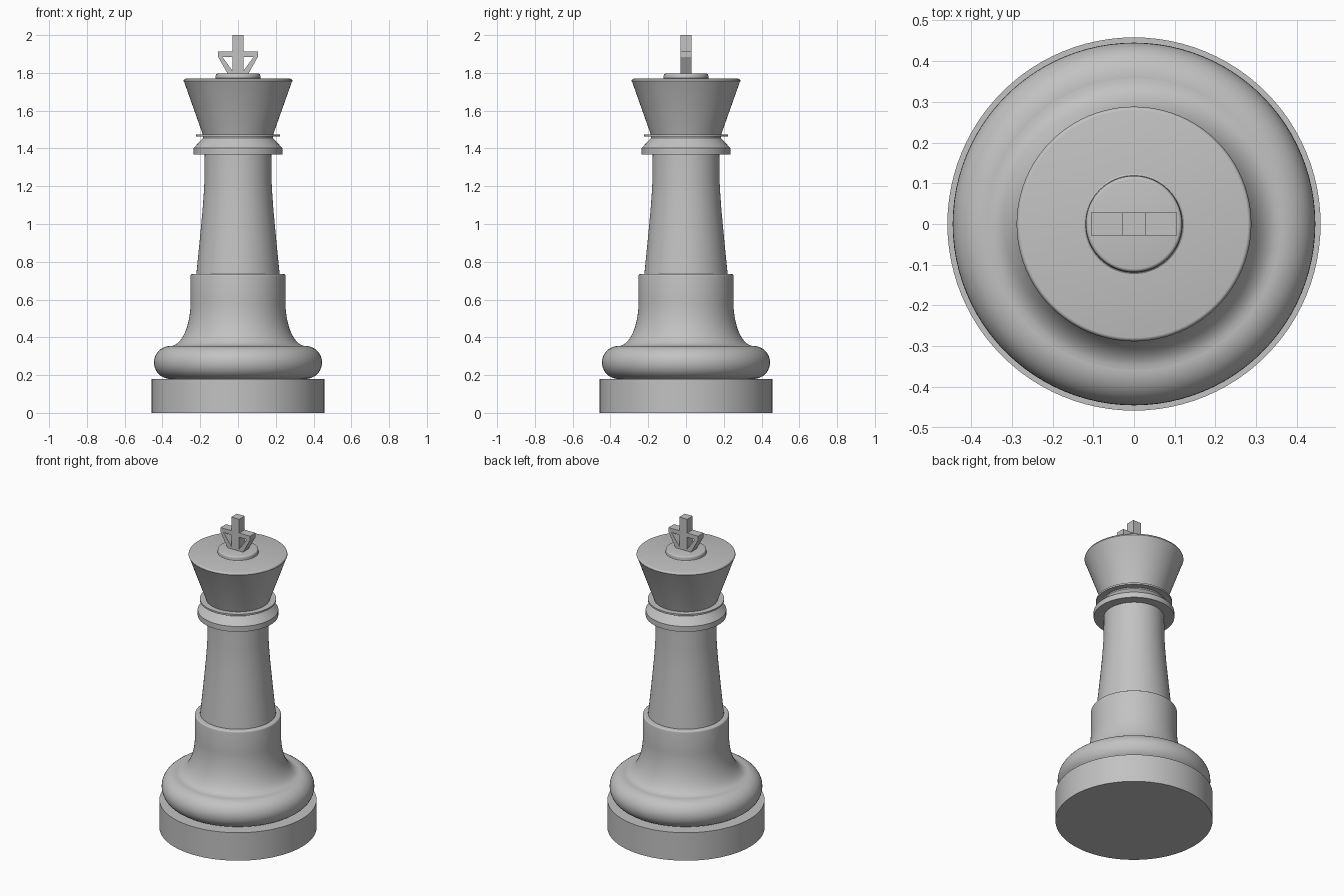
import bpy
import bmesh
from math import sin, cos, pi, radians
from mathutils import Vector

old = bpy.data.objects.get("Cube")
if old:
    bpy.data.objects.remove(old, do_unlink=True)

# Single stone grey
grey = bpy.data.materials.new("stone_grey")
grey.use_nodes = True
colour = (0.54, 0.54, 0.54, 1)
grey.diffuse_color = colour
grey.node_tree.nodes["Principled BSDF"].inputs["Base Color"].default_value = colour


def activate(obj):
    bpy.ops.object.select_all(action="DESELECT")
    obj.select_set(True)
    bpy.context.view_layer.objects.active = obj


def arc(cx, cz, rx, rz, start, end, steps):
    """Points on an elliptical arc in the (radius, height) plane."""
    angles = [radians(start + (end - start) * i / steps) for i in range(steps + 1)]
    return [(cx + rx * cos(a), cz + rz * sin(a)) for a in angles]


def lathe(name, profile):
    """Closed solid turned around z from (radius, height) points."""
    points = [(0, profile[0][1])] + profile + [(0, profile[-1][1])]
    bm = bmesh.new()
    verts = [bm.verts.new((r, 0, z)) for r, z in points]
    edges = [bm.edges.new(pair) for pair in zip(verts, verts[1:])]
    bmesh.ops.spin(bm, geom=verts + edges, cent=(0, 0, 0), axis=(0, 0, 1),
                   angle=2 * pi, steps=96)
    bmesh.ops.remove_doubles(bm, verts=bm.verts, dist=0.0001)
    bmesh.ops.recalc_face_normals(bm, faces=bm.faces)
    mesh = bpy.data.meshes.new(name)
    bm.to_mesh(mesh)
    bm.free()
    mesh.materials.append(grey)
    obj = bpy.data.objects.new(name, mesh)
    bpy.context.collection.objects.link(obj)
    activate(obj)
    bpy.ops.object.shade_smooth_by_angle(angle=radians(30))
    return obj


# Plinth and rounded foot
lathe("plinth", [(0.458, 0), (0.458, 0.18)])
lathe("foot_ring", arc(0.358, 0.267, 0.087, 0.087, -90, 90, 20))

# Flared lower body with a softened rim
lathe("lower_body", arc(0.358, 0.59, 0.107, 0.236, 270, 180, 16)
      + [(0.251, 0.725)] + arc(0.241, 0.725, 0.01, 0.01, 0, 90, 4))

# Tapered column
lathe("column", [(0.221, 0.73), (0.204, 0.9), (0.188, 1.07), (0.182, 1.15),
                 (0.178, 1.22), (0.176, 1.38)])

# Collar and thin neck disc
lathe("collar", [(0.235, 1.368), (0.235, 1.402), (0.185, 1.455), (0.185, 1.47)])
lathe("neck_disc", [(0.222, 1.463), (0.222, 1.474)])

# Crown with a rounded lip, and the button on top
lathe("crown", [(0.185, 1.47), (0.285, 1.752)]
      + arc(0.279, 1.757, 0.009, 0.012, 0, 90, 4))
lathe("crown_button", [(0.128, 1.765), (0.119, 1.772), (0.118, 1.786)]
      + arc(0.110, 1.786, 0.008, 0.01, 0, 90, 4))

# Braced cross: half outline mirrored, with a triangular opening each side
half = [(0.028, 2.0), (0.028, 1.912), (0.105, 1.912), (0.105, 1.885), (0.052, 1.79)]
opening = [(0.028, 1.885), (0.083, 1.885), (0.028, 1.81)]


def flip(points):
    return [(-x, z) for x, z in reversed(points)]


curve = bpy.data.curves.new("cross", "CURVE")
curve.dimensions = "2D"
curve.fill_mode = "BOTH"
curve.extrude = 0.028
for outline in (half + flip(half), opening, flip(opening)):
    spline = curve.splines.new("POLY")
    spline.points.add(len(outline) - 1)
    for point, (x, z) in zip(spline.points, outline):
        point.co = (x, z, 0, 1)
    spline.use_cyclic_u = True
curve.materials.append(grey)
cross = bpy.data.objects.new("cross", curve)
cross.rotation_euler = Vector((pi / 2, 0, 0))
bpy.context.collection.objects.link(cross)
activate(cross)
bpy.ops.object.convert(target="MESH")
bpy.ops.object.shade_flat()
